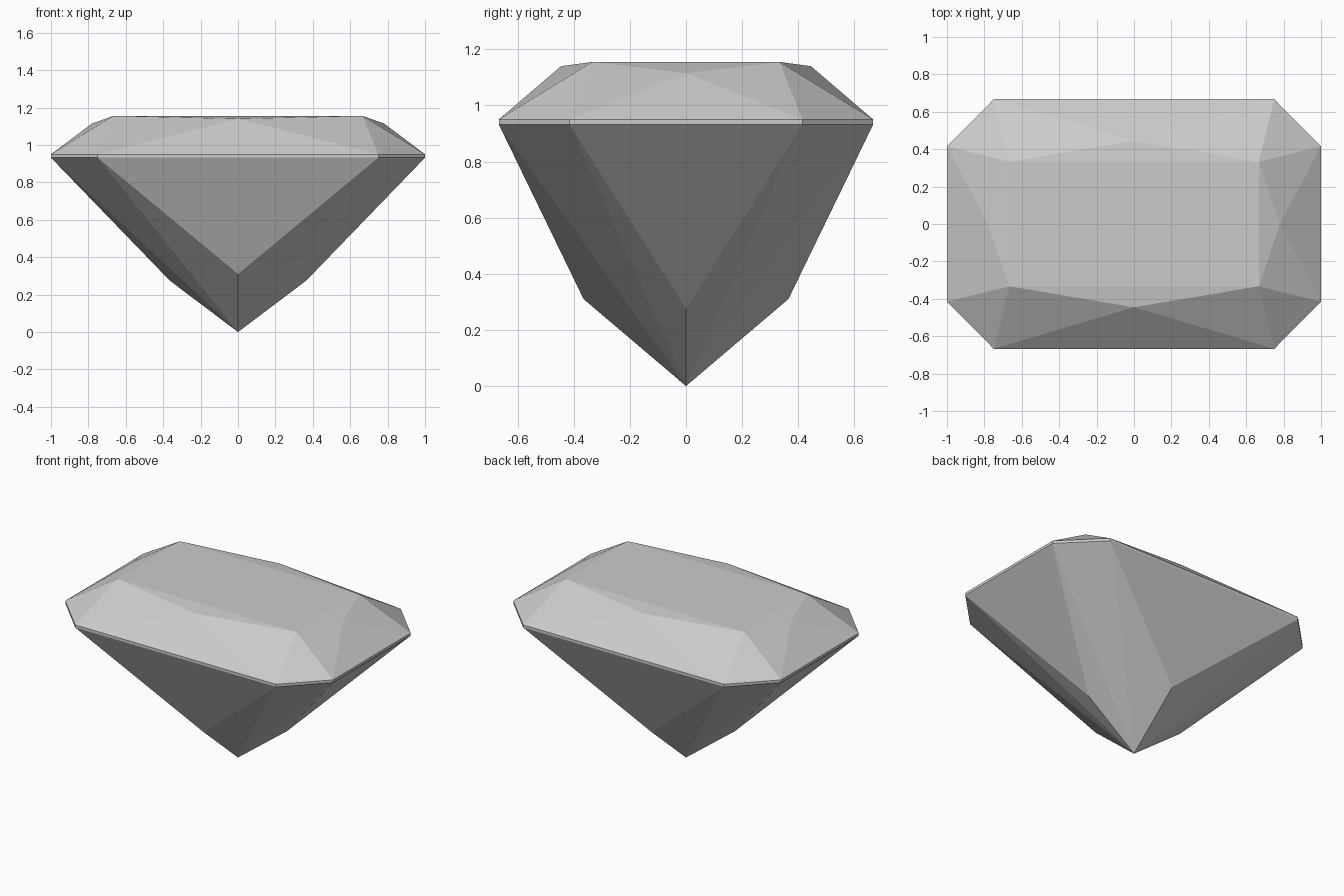
import bpy
import bmesh
import math

cube = bpy.data.objects.get("Cube")
if cube:
    bpy.data.objects.remove(cube, do_unlink=True)

# One plain grey for the whole stone
grey = bpy.data.materials.new("light grey")
grey.use_nodes = True
colour = (0.6, 0.6, 0.6, 1)
grey.diffuse_color = colour
grey.node_tree.nodes["Principled BSDF"].inputs["Base Color"].default_value = colour


def mirrored(x, y, z):
    """All distinct mirror images of a point across the x and y planes."""
    return {(sx * x, sy * y, z) for sx in (-1, 1) for sy in (-1, 1)}


points = {(0, 0, 0)}                            # bottom tip
points |= mirrored(0, 0.365, 0.31)              # lower facet points, front and back
points |= mirrored(0.365, 0, 0.275)             # lower facet points, sides
for z in (0.932, 0.95):                         # thin eight-sided girdle band
    points |= mirrored(0.75, 0.667, z)
    points |= mirrored(1, 0.415, z)
points |= mirrored(0, 0.445, 1.14)              # upper facet points, front and back
points |= mirrored(0.78, 0, 1.115)              # upper facet points, sides
points |= mirrored(0.667, 0.333, 1.155)         # corners of the flat top

# The cut stone is convex, so its facets are the hull of its corners
bm = bmesh.new()
for p in sorted(points):
    bm.verts.new(p)
bmesh.ops.convex_hull(bm, input=bm.verts[:])
bmesh.ops.dissolve_limit(bm, angle_limit=math.radians(0.5),
                         verts=bm.verts[:], edges=bm.edges[:])
bmesh.ops.recalc_face_normals(bm, faces=bm.faces[:])

mesh = bpy.data.meshes.new("cut_gem")
bm.to_mesh(mesh)
bm.free()
mesh.materials.append(grey)
gem = bpy.data.objects.new("cut_gem", mesh)
bpy.context.collection.objects.link(gem)
